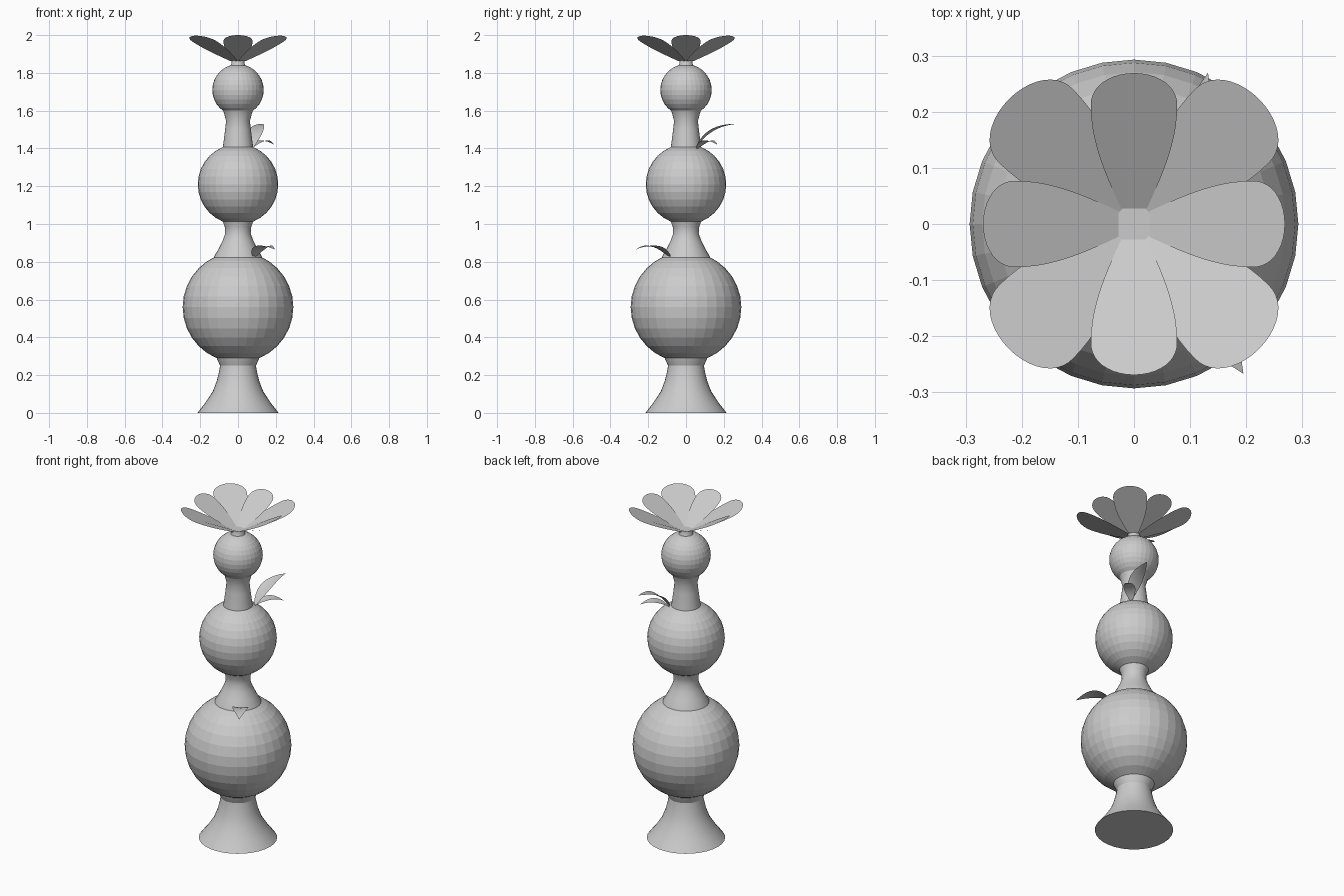
import bpy, math
from mathutils import Vector

if "Cube" in bpy.data.objects:
    bpy.data.objects.remove(bpy.data.objects["Cube"])


def make_object(name, verts, faces, smooth=False):
    mesh = bpy.data.meshes.new(name)
    mesh.from_pydata(verts, [], faces)
    mesh.update()
    obj = bpy.data.objects.new(name, mesh)
    bpy.context.collection.objects.link(obj)
    if smooth:
        bpy.ops.object.select_all(action='DESELECT')
        obj.select_set(True)
        bpy.context.view_layer.objects.active = obj
        bpy.ops.object.shade_smooth_by_angle(angle=math.radians(30))
    return obj


def lathe(name, profile, n=32):
    verts = [(r * math.cos(2 * math.pi * i / n), r * math.sin(2 * math.pi * i / n), z)
             for r, z in profile for i in range(n)]
    faces = [(k * n + i, k * n + (i + 1) % n, (k + 1) * n + (i + 1) % n, (k + 1) * n + i)
             for k in range(len(profile) - 1) for i in range(n)]
    faces.append(tuple(reversed(range(n))))
    faces.append(tuple(range((len(profile) - 1) * n, len(profile) * n)))
    return make_object(name, verts, faces, smooth=True)


def ball(name, z, r):
    bpy.ops.mesh.primitive_uv_sphere_add(segments=32, ring_count=16, radius=r, location=(0, 0, z))
    bpy.context.object.name = name


def petal(name, angle, r0, r1, z0, z1, width):
    # flat petal: widening sides, then an elliptical tip
    a = Vector((math.cos(angle), math.sin(angle), 0))
    side = Vector((-a.y, a.x, 0))
    belly = 0.76
    ts = [belly * i / 10 for i in range(10)]
    ts += [belly + (1 - belly) * math.sin(math.pi / 2 * i / 10) for i in range(11)]
    left, right = [], []
    for t in ts:
        if t < belly:
            w = 0.3 + 0.7 * math.sin(math.pi / 2 * t / belly)
        else:
            w = max(0, 1 - ((t - belly) / (1 - belly)) ** 2.2) ** 0.5
        c = a * (r0 + (r1 - r0) * t) + Vector((0, 0, z0 + (z1 - z0) * t))
        left.append(c + side * w * width)
        right.append(c - side * w * width)
    outline = right + left[-2::-1]
    make_object(name, outline, [tuple(range(len(outline)))])


def leaf(name, base, bend, tip, width, fold, n=10):
    # curved leaf creased along its midrib
    base, bend, tip = Vector(base), Vector(bend), Vector(tip)
    d = tip - base
    side = Vector((-d.y, d.x, 0)).normalized()
    verts, faces = [], []
    for i in range(n + 1):
        t = i / n
        c = base * (1 - t) ** 2 + bend * 2 * t * (1 - t) + tip * t * t
        w = width * math.sin(math.pi * (0.04 + 0.96 * t) ** 0.85)
        up = Vector((0, 0, fold * w))
        verts += [c + side * w + up, c, c - side * w + up]
    for i in range(n):
        k = 3 * i
        faces += [(k, k + 1, k + 4, k + 3), (k + 1, k + 2, k + 5, k + 4)]
    make_object(name, verts, faces, smooth=True)


# flared foot and the necks between the balls
lathe("foot", [(0.215, 0), (0.172, 0.055), (0.133, 0.115), (0.112, 0.17),
               (0.1, 0.22), (0.095, 0.25), (0.115, 0.295), (0.12, 0.32)])
lathe("lower_neck", [(0.135, 0.8), (0.125, 0.83), (0.102, 0.87), (0.082, 0.91),
                     (0.067, 0.95), (0.07, 0.985), (0.083, 1.02)])
lathe("middle_neck", [(0.083, 1.39), (0.077, 1.43), (0.068, 1.5), (0.063, 1.545),
                      (0.075, 1.59), (0.085, 1.615), (0.09, 1.63)])
lathe("top_neck", [(0.046, 1.825), (0.035, 1.85), (0.034, 1.866)])

# three stacked balls
ball("lower_ball", 0.56, 0.293)
ball("middle_ball", 1.21, 0.213)
ball("top_ball", 1.71, 0.136)

# eight petals: short upper ones on the axes, long lower ones on the diagonals
for i in range(4):
    petal(f"upper_petal_{i}", i * math.pi / 2, 0.028, 0.269, 1.866, 2.0, 0.077)
    petal(f"lower_petal_{i}", (i + 0.5) * math.pi / 2, 0.03, 0.315, 1.863, 1.997, 0.093)

# leaves
leaf("lower_leaf", (0.085, -0.085, 0.825), (0.125, -0.16, 0.91), (0.195, -0.267, 0.865), 0.045, 0.15)
leaf("tall_leaf", (0.075, 0.055, 1.405), (0.095, 0.13, 1.52), (0.132, 0.27, 1.53), 0.04, 0.25)
leaf("short_leaf", (0.07, 0.06, 1.4), (0.13, 0.115, 1.465), (0.192, 0.165, 1.42), 0.032, 0.15)
